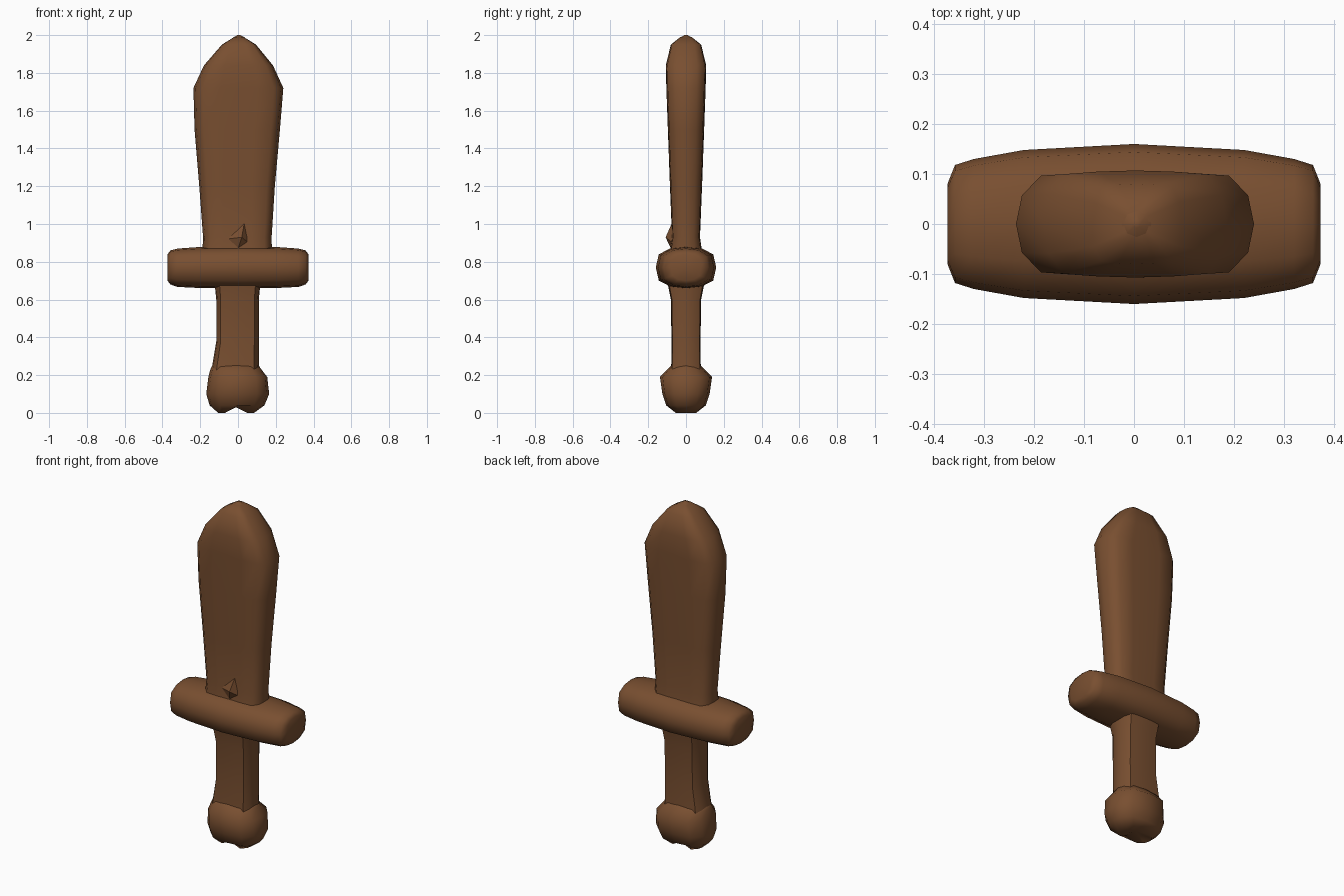
import bpy, bmesh, math
from mathutils import Vector

cube = bpy.data.objects.get("Cube")
if cube:
    bpy.data.objects.remove(cube, do_unlink=True)

wood = bpy.data.materials.new("brown wood")
wood.use_nodes = True
BROWN = (0.19, 0.078, 0.03, 1)
wood.diffuse_color = BROWN
bsdf = wood.node_tree.nodes["Principled BSDF"]
bsdf.inputs["Base Color"].default_value = BROWN
bsdf.inputs["Roughness"].default_value = 0.9

# Quarter outlines, mirrored into full cross-sections
FLAT = [(1, 0), (0.95, 0.55), (0.79, 0.93), (0.4, 0.98), (0, 1)]
ROUND = [(1, 0), (0.92, 0.5), (0.62, 0.9), (0, 1)]


def outline(quarter):
    half = quarter + [(-x, y) for x, y in reversed(quarter[:-1])]
    return half + [(x, -y) for x, y in reversed(half[1:-1])]


def finish(name, bm, angle=50):
    bmesh.ops.recalc_face_normals(bm, faces=bm.faces[:])
    mesh = bpy.data.meshes.new(name)
    bm.to_mesh(mesh)
    bm.free()
    mesh.materials.append(wood)
    obj = bpy.data.objects.new(name, mesh)
    bpy.context.collection.objects.link(obj)
    bpy.ops.object.select_all(action='DESELECT')
    obj.select_set(True)
    bpy.context.view_layer.objects.active = obj
    bpy.ops.object.shade_smooth_by_angle(angle=math.radians(angle))
    return obj


def loft(sections, quarter, place):
    """Skin rings; a section is (position, low, high, half depth)."""
    bm = bmesh.new()
    rings = []
    for pos, low, high, depth in sections:
        mid, half = (low + high) / 2, (high - low) / 2
        rings.append([bm.verts.new(place(pos, mid + x * half, y * depth))
                      for x, y in outline(quarter)])
    for a, b in zip(rings, rings[1:]):
        for i in range(len(a)):
            j = (i + 1) % len(a)
            bm.faces.new((a[i], a[j], b[j], b[i]))
    for ring in (rings[0], rings[-1]):
        centre = bm.verts.new(sum((v.co for v in ring), Vector()) / len(ring))
        for i in range(len(ring)):
            bm.faces.new((ring[i - 1], ring[i], centre))
    return bm


def upright(z, x, y):
    return Vector((x, y, z))


# Blade, thickening and widening towards a rounded point
finish("blade", loft([
    (0.82, -0.19, 0.18, 0.09), (0.93, -0.185, 0.178, 0.074),
    (1.2, -0.205, 0.195, 0.085), (1.5, -0.23, 0.222, 0.096),
    (1.72, -0.236, 0.24, 0.104), (1.84, -0.18, 0.185, 0.107),
    (1.95, -0.085, 0.095, 0.08), (1.99, -0.02, 0.03, 0.03)],
    FLAT, upright))

# Crossguard, skinned along x and tapered at both ends
ends = [(0.373, 0.70, 0.84, 0.08), (0.358, 0.68, 0.86, 0.118),
        (0.32, 0.667, 0.87, 0.13), (0.22, 0.662, 0.877, 0.148)]
guard = [(-p, a, b, d) for p, a, b, d in ends] + [(0, 0.658, 0.882, 0.16)] + ends[::-1]
finish("crossguard", loft(guard, ROUND, lambda p, z, y: Vector((p, y, z))))

# Grip
finish("grip", loft([
    (0.16, -0.15, 0.12, 0.085), (0.26, -0.135, 0.11, 0.078),
    (0.38, -0.115, 0.11, 0.077), (0.6, -0.115, 0.11, 0.08),
    (0.7, -0.125, 0.12, 0.1)], FLAT, upright))

# Pommel with a shallow cleft underneath
pommel = loft([
    (0.005, -0.105, 0.085, 0.06), (0.04, -0.15, 0.14, 0.105),
    (0.1, -0.168, 0.165, 0.125), (0.19, -0.157, 0.155, 0.138),
    (0.235, -0.145, 0.12, 0.095), (0.26, -0.13, 0.105, 0.07)],
    ROUND, upright)
for v in pommel.verts:
    if v.co.z < 0.03 and abs(v.co.x + 0.01) < 0.03:
        v.co.z += 0.025
    elif v.co.z < 0.03:
        v.co.z = max(0.0, v.co.z - 0.005)
finish("pommel", pommel, 60)

# Small chip standing out of the front of the blade
chip = bmesh.new()
for p in [(0.035, -0.07, 1.015), (-0.06, -0.07, 0.92), (0.0, -0.08, 0.87),
          (0.055, -0.07, 0.9), (0.02, -0.108, 0.93), (0.0, -0.04, 0.93)]:
    chip.verts.new(p)
bmesh.ops.convex_hull(chip, input=chip.verts[:])
finish("blade_chip", chip, 20)

# Blade tip
tip = bmesh.new()
bmesh.ops.create_cone(tip, cap_ends=True, segments=8, radius1=0.03, radius2=0.008, depth=0.012)
bmesh.ops.translate(tip, verts=tip.verts[:], vec=(0.005, 0, 1.994))
finish("blade_tip", tip)
